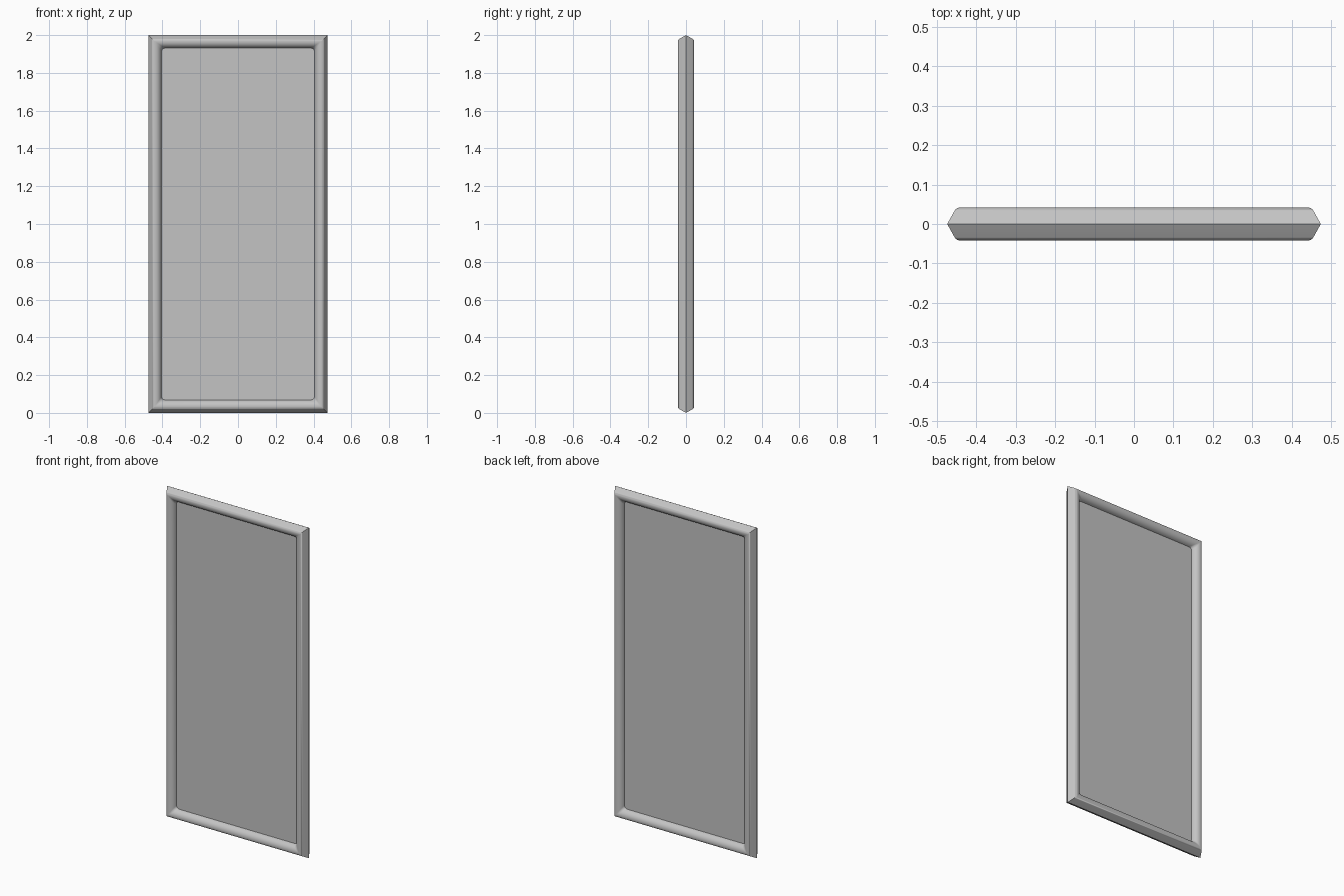
import bpy, bmesh, math

cube = bpy.data.objects.get("Cube")
if cube:
    bpy.data.objects.remove(cube, do_unlink=True)

HALF_W, HALF_H = 0.474, 1.0

grey = bpy.data.materials.new("plain grey")
grey.use_nodes = True
colour = (0.55, 0.55, 0.55, 1)
grey.diffuse_color = colour
grey.node_tree.nodes["Principled BSDF"].inputs["Base Color"].default_value = colour


def rounded_ring(bm, inset, y, radius, steps=6):
    """One rounded rectangle loop in the xz plane at depth y."""
    w, h = HALF_W - inset, HALF_H - inset
    ring = []
    for corner, (sx, sz) in enumerate([(1, 1), (-1, 1), (-1, -1), (1, -1)]):
        for i in range(steps + 1):
            a = math.pi / 2 * (corner + i / steps)
            x = sx * (w - radius) + radius * math.cos(a)
            z = sz * (h - radius) + radius * math.sin(a)
            ring.append(bm.verts.new((x, y, z + HALF_H)))
    return ring


def finish(bm, name):
    bmesh.ops.remove_doubles(bm, verts=bm.verts, dist=1e-5)
    bmesh.ops.recalc_face_normals(bm, faces=bm.faces)
    mesh = bpy.data.meshes.new(name)
    bm.to_mesh(mesh)
    bm.free()
    mesh.materials.append(grey)
    ob = bpy.data.objects.new(name, mesh)
    bpy.context.collection.objects.link(ob)
    bpy.ops.object.select_all(action="DESELECT")
    ob.select_set(True)
    bpy.context.view_layer.objects.active = ob
    bpy.ops.object.shade_smooth_by_angle(angle=math.radians(35))
    return ob


# Frame: section from the outer ridge over the rounded crest to the inner lip
# (inset from outer edge, half depth, corner radius)
half = [(0, 0, 0), (0.019, 0.034, 0), (0.022, 0.038, 0), (0.027, 0.041, 0.001),
        (0.033, 0.042, 0.002), (0.042, 0.041, 0.005), (0.050, 0.038, 0.008),
        (0.058, 0.032, 0.012), (0.064, 0.024, 0.015), (0.068, 0.014, 0.018),
        (0.070, 0.004, 0.020)]
section = [(i, -y, r) for i, y, r in half] + [(i, y, r) for i, y, r in half[:0:-1]]
bm = bmesh.new()
rings = [rounded_ring(bm, *p) for p in section]
for a, b in zip(rings, rings[1:] + rings[:1]):
    for k in range(len(a)):
        n = (k + 1) % len(a)
        bm.faces.new((a[k], a[n], b[n], b[k]))
finish(bm, "frame")

# Thin flat panel held inside the frame
bm = bmesh.new()
front = rounded_ring(bm, 0.064, -0.009, 0.02)
back = rounded_ring(bm, 0.064, 0.009, 0.02)
bm.faces.new(front)
bm.faces.new(back)
for k in range(len(front)):
    n = (k + 1) % len(front)
    bm.faces.new((front[k], front[n], back[n], back[k]))
finish(bm, "panel")
